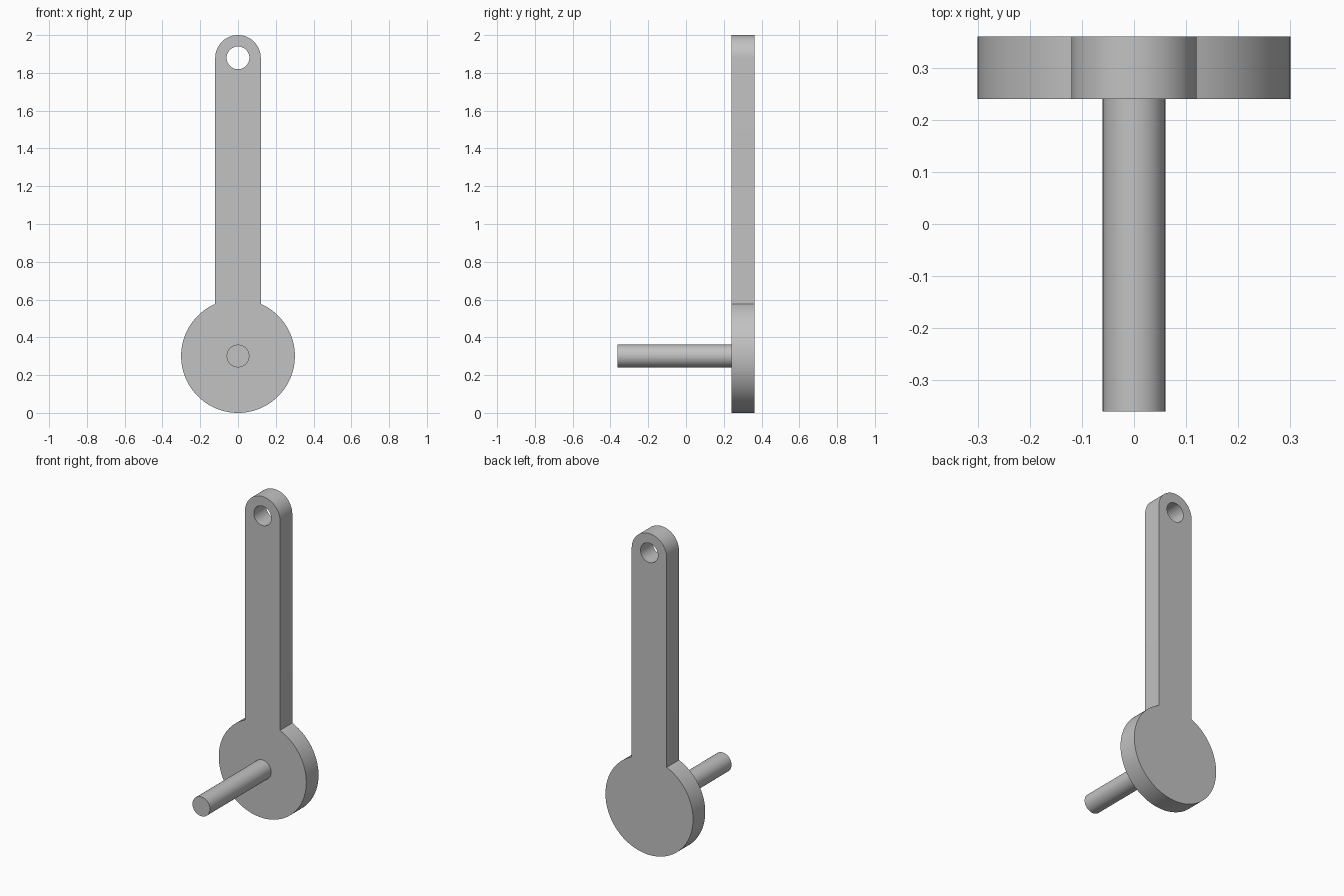
import bpy
import bmesh
from math import asin, cos, pi, sin, radians
from mathutils import Vector

cube = bpy.data.objects.get("Cube")
if cube:
    bpy.data.objects.remove(cube, do_unlink=True)

U = 2 / 33.2                     # base length unit of the part
DISC_R, ARM_HALF, BORE_R = 5 * U, 2 * U, U
DISC_Z, EYE_Z = DISC_R, 2 - ARM_HALF
FRONT, PLATE_FRONT, BACK = -6 * U, 4 * U, 6 * U

grey = bpy.data.materials.new("plain grey")
grey.use_nodes = True
colour = (0.54, 0.54, 0.54, 1)
grey.diffuse_color = colour
grey.node_tree.nodes["Principled BSDF"].inputs["Base Color"].default_value = colour


def arc(z, radius, start, end, steps):
    """Points on an arc in the xz plane, both ends included."""
    angles = [start + (end - start) * i / steps for i in range(steps + 1)]
    return [(radius * cos(a), z + radius * sin(a)) for a in angles]


def extruded(name, loops, y_from, y_to):
    """Fill closed xz loops (outline and holes) and extrude along y."""
    bm = bmesh.new()
    edges = []
    for loop in loops:
        verts = [bm.verts.new((x, y_from, z)) for x, z in loop]
        edges += [bm.edges.new((v, verts[i - 1])) for i, v in enumerate(verts)]
    bmesh.ops.triangle_fill(bm, edges=edges, use_beauty=True)
    grown = bmesh.ops.extrude_face_region(bm, geom=bm.faces[:], use_keep_orig=True)
    moved = [g for g in grown["geom"] if isinstance(g, bmesh.types.BMVert)]
    bmesh.ops.translate(bm, verts=moved, vec=Vector((0, y_to - y_from, 0)))
    bmesh.ops.recalc_face_normals(bm, faces=bm.faces[:])
    mesh = bpy.data.meshes.new(name)
    bm.to_mesh(mesh)
    bm.free()
    mesh.materials.append(grey)
    obj = bpy.data.objects.new(name, mesh)
    bpy.context.collection.objects.link(obj)
    bpy.ops.object.select_all(action="DESELECT")
    obj.select_set(True)
    bpy.context.view_layer.objects.active = obj
    bpy.ops.object.shade_smooth_by_angle(angle=radians(30))
    return obj


# Arm plate: round disc below, straight arm, rounded eye with a bore
neck = asin(ARM_HALF / DISC_R)
outline = (arc(DISC_Z, DISC_R, pi / 2 + neck, 5 * pi / 2 - neck, 96)
           + arc(EYE_Z, ARM_HALF, 0, pi, 48))
bore = arc(EYE_Z, BORE_R, 0, 2 * pi, 48)[:-1]
extruded("crank_arm", [outline, bore], PLATE_FRONT, BACK)

# Pin standing out of the disc towards the front
extruded("pin", [arc(DISC_Z, BORE_R, 0, 2 * pi, 48)[:-1]], FRONT, PLATE_FRONT)
